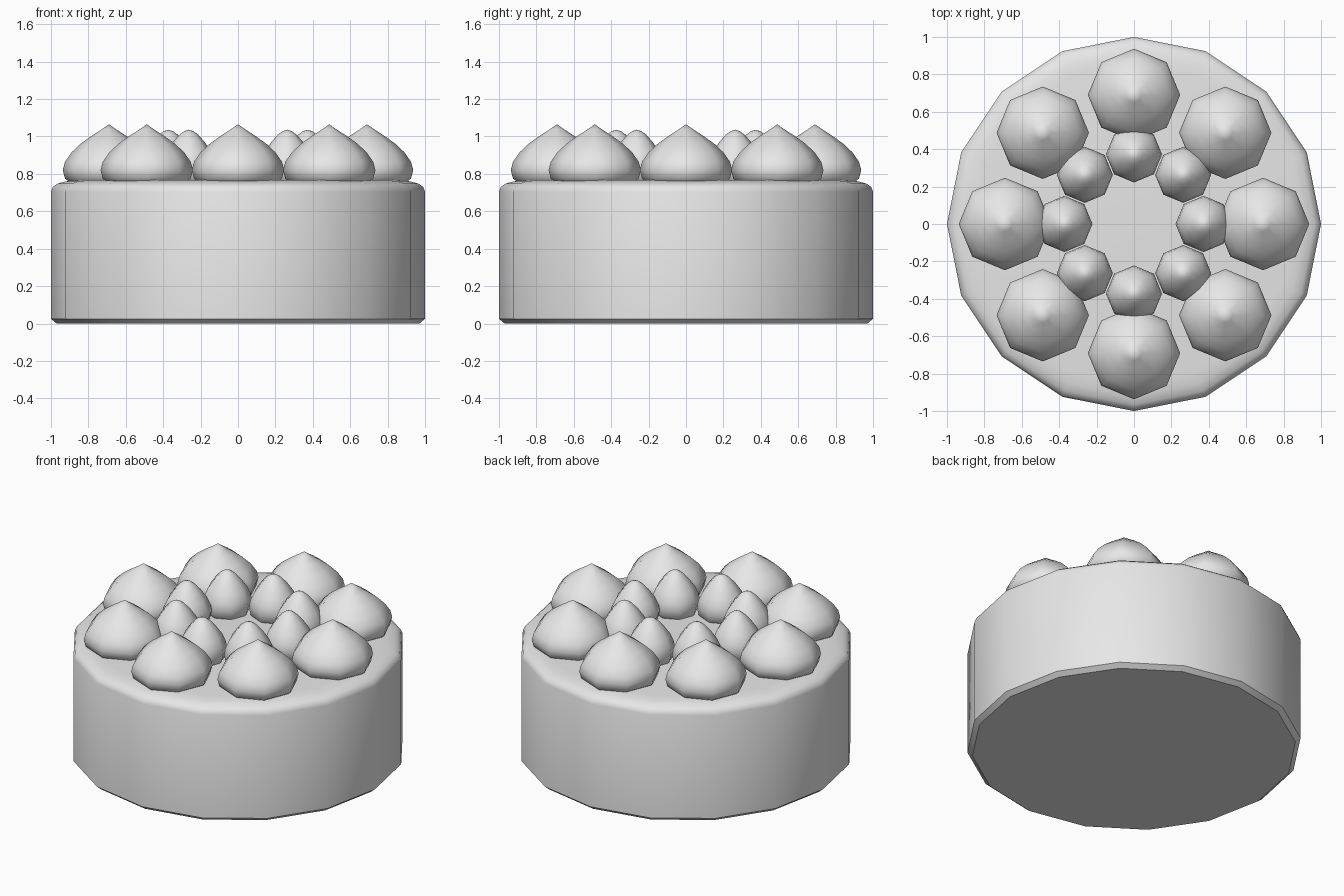
import bpy
import bmesh
from math import cos, sin, pi, radians

cube = bpy.data.objects.get("Cube")
if cube:
    bpy.data.objects.remove(cube, do_unlink=True)

# One plain material for the whole cake
grey = bpy.data.materials.new("light_grey")
grey.use_nodes = True
colour = (0.8, 0.8, 0.8, 1)
grey.diffuse_color = colour
grey.node_tree.nodes["Principled BSDF"].inputs["Base Color"].default_value = colour


def lathe(name, profile, sides, location=(0, 0, 0), smooth_angle=60):
    """Turn a (radius, height) profile, bottom to top; zero radius makes a tip."""
    bm = bmesh.new()
    rings = []
    for r, z in profile:
        if r == 0:
            rings.append([bm.verts.new((0, 0, z))] * sides)
        else:
            rings.append([bm.verts.new((r * cos(2 * pi * i / sides),
                                        r * sin(2 * pi * i / sides), z))
                          for i in range(sides)])
    for low, high in zip(rings, rings[1:]):
        for i in range(sides):
            j = (i + 1) % sides
            bm.faces.new(dict.fromkeys((low[i], low[j], high[j], high[i])))
    # Close any open end with a flat cap
    bm.faces.new(reversed(rings[0]))
    if profile[-1][0] > 0:
        bm.faces.new(rings[-1])
    bmesh.ops.recalc_face_normals(bm, faces=bm.faces)
    mesh = bpy.data.meshes.new(name)
    bm.to_mesh(mesh)
    bm.free()
    mesh.materials.append(grey)
    obj = bpy.data.objects.new(name, mesh)
    obj.location = location
    bpy.context.collection.objects.link(obj)
    bpy.ops.object.select_all(action='DESELECT')
    obj.select_set(True)
    bpy.context.view_layer.objects.active = obj
    bpy.ops.object.shade_smooth_by_angle(angle=radians(smooth_angle))
    return obj


# Sponge body with a softened top rim and a small bottom chamfer
body = [(0.97, 0), (1, 0.025), (1, 0.705), (0.99, 0.73),
        (0.965, 0.748), (0.92, 0.76), (0.86, 0.766)]
lathe("cake_body", body, 16, smooth_angle=35)

# Cream dollops in two rings, each drawn to a point
large = [(0.19, 0.74), (0.235, 0.775), (0.247, 0.82), (0.235, 0.865),
         (0.2, 0.915), (0.15, 0.962), (0.09, 1.005), (0.04, 1.037), (0, 1.065)]
small = [(0.11, 0.74), (0.14, 0.78), (0.15, 0.825), (0.143, 0.87),
         (0.12, 0.92), (0.085, 0.97), (0.05, 1.01), (0.025, 1.028), (0, 1.036)]
for label, profile, ring in (("large", large, 0.69), ("small", small, 0.372)):
    for i in range(8):
        a = i * pi / 4
        lathe(f"{label}_cream_dollop_{i + 1}", profile, 8,
              (ring * cos(a), ring * sin(a), 0))
